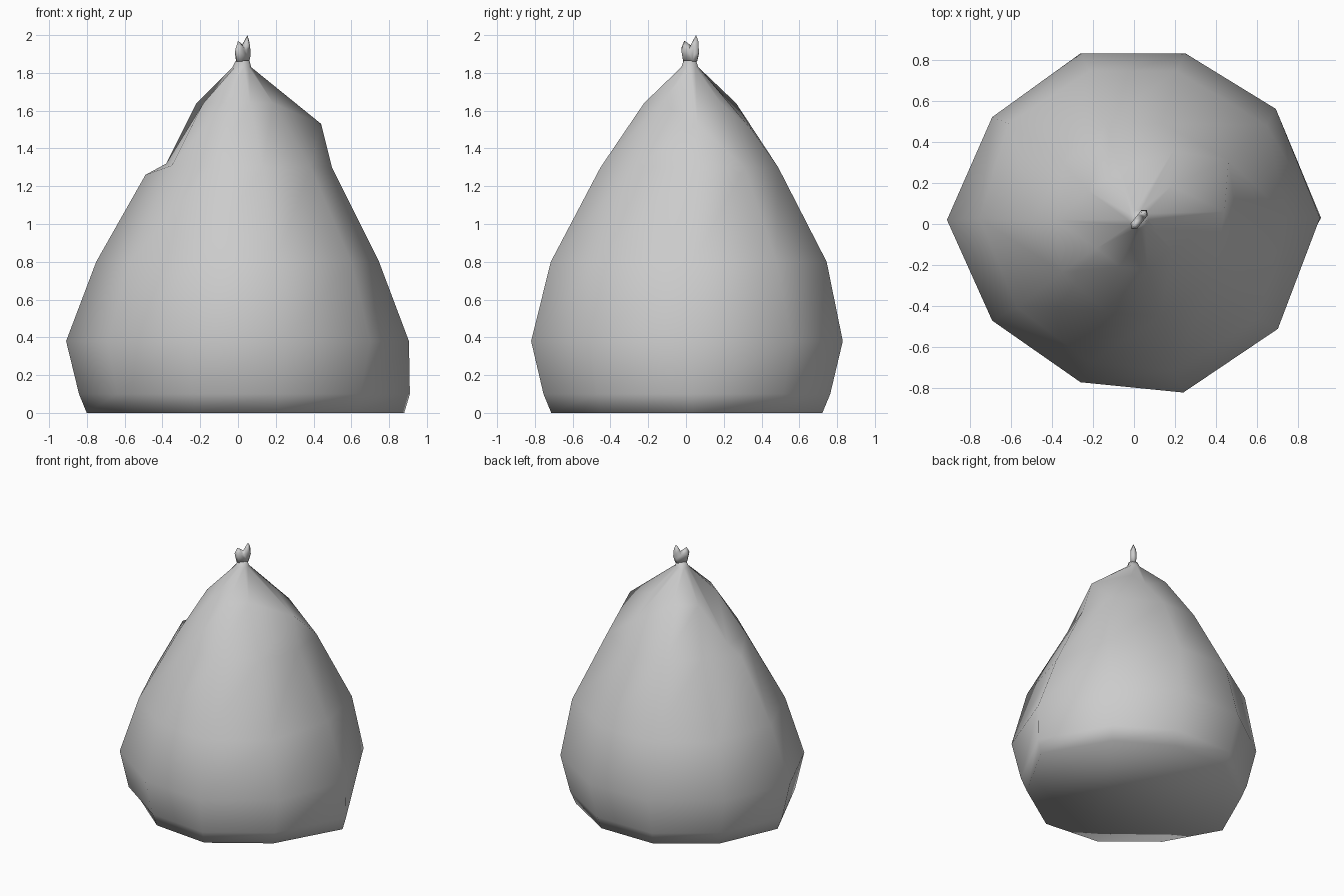
import bpy, bmesh
from mathutils import Vector

if "Cube" in bpy.data.objects:
    bpy.data.objects.remove(bpy.data.objects["Cube"])

def finish(bm, name):
    bmesh.ops.recalc_face_normals(bm, faces=bm.faces[:])
    me = bpy.data.meshes.new(name)
    bm.to_mesh(me)
    bm.free()
    for p in me.polygons:
        p.use_smooth = True
    ob = bpy.data.objects.new(name, me)
    bpy.context.collection.objects.link(ob)
    return ob

# Sack body: slightly uneven ten-sided outline, scaled per height
outline = [(.905, .03), (.69, .56), (.25, .83), (-.26, .83), (-.69, .52),
           (-.91, .02), (-.69, -.47), (-.26, -.77), (.24, -.82), (.70, -.51)]
# height, scale x, scale y, centre shift x, y
levels = [(0, .88, .87, 0, 0), (.10, .925, .92, 0, 0), (.38, 1, 1, 0, 0),
          (.80, .825, .885, 0, .01), (1.30, .55, .57, 0, .015),
          (1.64, .265, .295, 0, .02), (1.83, .055, .055, .02, .02),
          (1.865, .04, .04, .025, .02)]
# Bulges and folds: (level, column) -> position
moved = {(0, 0): (.88, .03, 0), (1, 0): (.91, .03, .10), (0, 6): (-.58, -.38, 0),
         (3, 1): (.645, .48, .80), (4, 1): (.46, .31, 1.30),
         (5, 0): (.44, .06, 1.53), (5, 2): (.19, .355, 1.49),
         (3, 9): (.60, -.46, .80), (3, 4): (-.61, .49, .80),
         (4, 5): (-.49, .02, 1.26), (5, 5): (-.38, .02, 1.32),
         (4, 4): (-.345, .29, 1.30), (5, 4): (-.22, .16, 1.64),
         (4, 6): (-.35, -.235, 1.31)}
split_up = {(4, 0), (4, 5)}    # fold lines inside quads, by direction
split_down = {(4, 4)}
bm = bmesh.new()
rings = []
for i, (z, sx, sy, cx, cy) in enumerate(levels):
    rings.append([bm.verts.new(moved.get((i, j), (x * sx + cx, y * sy + cy, z)))
                  for j, (x, y) in enumerate(outline)])
n = len(outline)
for i, (a, b) in enumerate(zip(rings, rings[1:])):
    for j in range(n):
        k = (j + 1) % n
        if (i, j) in split_up:
            bm.faces.new((a[j], a[k], b[j]))
            bm.faces.new((a[k], b[k], b[j]))
        elif (i, j) in split_down:
            bm.faces.new((a[j], a[k], b[k]))
            bm.faces.new((a[j], b[k], b[j]))
        else:
            bm.faces.new((a[j], a[k], b[k], b[j]))
bm.faces.new(rings[0])
bm.faces.new(rings[-1])
finish(bm, "sack_body")

# Tied tip: flat two-pronged tuft, set diagonally
tuft = [(-.045, 1.86), (.045, 1.86), (.06, 1.91), (.055, 1.97), (.04, 2.0),
        (.022, 1.975), (.005, 1.945), (-.02, 1.96), (-.04, 1.97), (-.06, 1.93)]
along, across = Vector((.62, .78, 0)), Vector((-.78, .62, 0))
centre = Vector((.025, .022, 0))
bm = bmesh.new()
layers = []
for off, s in ((-.02, .7), (0, 1), (.02, .7)):
    layers.append([bm.verts.new(centre + along * u * s + across * off +
                   Vector((0, 0, 1.86 + (z - 1.86) * s)))
                   for u, z in tuft])
for a, b in zip(layers, layers[1:]):
    for j in range(len(tuft)):
        k = (j + 1) % len(tuft)
        bm.faces.new((a[j], a[k], b[k], b[j]))
bm.faces.new(layers[0])
bm.faces.new(layers[-1])
finish(bm, "tied_tip")
